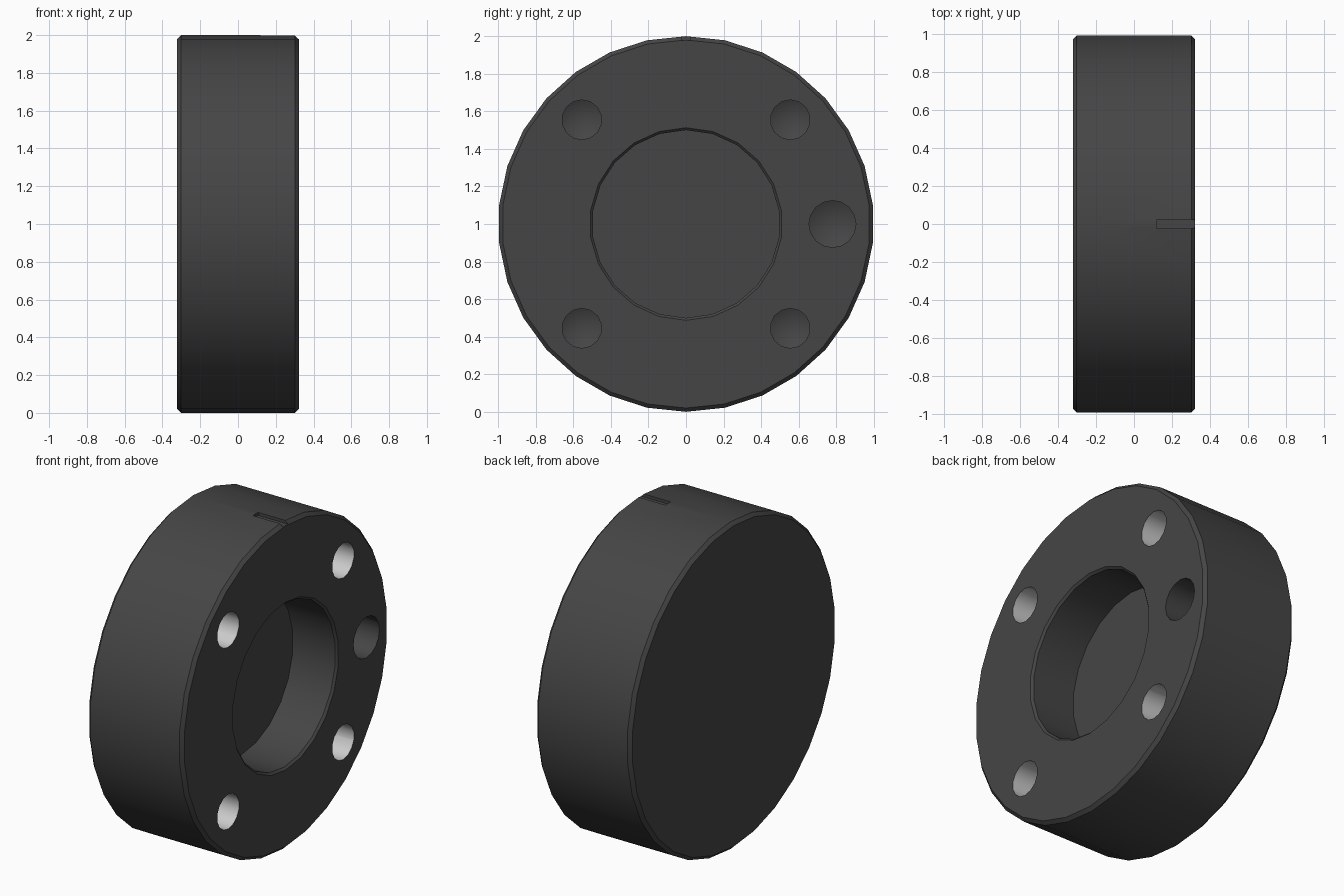
import bpy, bmesh, math

if "Cube" in bpy.data.objects:
    bpy.data.objects.remove(bpy.data.objects["Cube"])

HALF = 0.322  # half the thickness of the disc


def material(name, rgb):
    m = bpy.data.materials.new(name)
    m.diffuse_color = (*rgb, 1)
    m.use_nodes = True
    m.node_tree.nodes["Principled BSDF"].inputs["Base Color"].default_value = m.diffuse_color
    return m


dark = material("dark_metal", (0.06, 0.06, 0.06))
silver = material("bright_metal", (0.65, 0.65, 0.65))


def make_object(name, bm, mats):
    bmesh.ops.recalc_face_normals(bm, faces=bm.faces)
    me = bpy.data.meshes.new(name)
    bm.to_mesh(me)
    bm.free()
    for m in mats:
        me.materials.append(m)
    ob = bpy.data.objects.new(name, me)
    bpy.context.collection.objects.link(ob)
    return ob


def lathe(name, profile, sides, y=0, z=1, wall=dark):
    """Spin (x, radius) points about an x-parallel axis, first corner at the top."""
    bm = bmesh.new()
    rings = []
    for x, r in profile:
        if r == 0:
            rings.append([bm.verts.new((x, y, z))] * sides)
        else:
            angles = [2 * math.pi * i / sides for i in range(sides)]
            rings.append([bm.verts.new((x, y + r * math.sin(a), z + r * math.cos(a)))
                          for a in angles])
    for k, (a, b) in enumerate(zip(rings, rings[1:])):
        is_wall = profile[k][1] == profile[k + 1][1]
        for i in range(sides):
            j = (i + 1) % sides
            quad = list(dict.fromkeys((a[i], a[j], b[j], b[i])))
            f = bm.faces.new(quad)
            f.material_index = 1 if is_wall and wall is silver else 0
    # flat ends
    for ring, (_, r) in ((rings[0], profile[0]), (rings[-1], profile[-1])):
        if r:
            bm.faces.new(ring)
    return make_object(name, bm, [dark, silver])


# Chamfered disc
c = 0.02
body = lathe("disc_body", [(-HALF, 1 - c), (-HALF + c, 1), (HALF - c, 1), (HALF, 1 - c)], 30)

# Central blind bore with a small chamfer at its mouth
cutters = [lathe("bore_cutter", [(HALF - 0.3, 0.5), (HALF - 0.013, 0.5),
                                 (HALF, 0.513), (HALF + 0.1, 0.513)], 22)]


# Drilled holes with conical bottoms
def drill(name, y, z, r, sides, wall):
    floor = HALF - 0.35
    return lathe(name, [(floor - 0.5 * r, 0), (floor, r), (HALF + 0.1, r)],
                 sides, y, z, wall)


for sy in (-1, 1):
    for sz in (-1, 1):
        cutters.append(drill("bolt_hole_cutter", sy * 0.555, 1 + sz * 0.555,
                             0.106, 14, silver))
cutters.append(drill("pin_hole_cutter", 0.78, 1, 0.125, 16, dark))

# Shallow index notch on the rim
bm = bmesh.new()
bmesh.ops.create_cube(bm, size=1)
for v in bm.verts:
    v.co.x = 0.12 if v.co.x < 0 else HALF + 0.1
    v.co.y *= 0.05
    v.co.z = 1.98 if v.co.z < 0 else 2.1
cutters.append(make_object("notch_cutter", bm, [dark, silver]))

# Cut everything out of the disc
bpy.context.view_layer.objects.active = body
for cutter in cutters:
    cutter.hide_render = True
    mod = body.modifiers.new("cut", 'BOOLEAN')
    mod.operation = 'DIFFERENCE'
    mod.solver = 'EXACT'
    mod.object = cutter
    bpy.ops.object.modifier_apply(modifier=mod.name)
for cutter in cutters:
    bpy.data.objects.remove(cutter)

# Smooth round walls, sharp chamfers
body.select_set(True)
bpy.ops.object.shade_smooth_by_angle(angle=math.radians(30))
